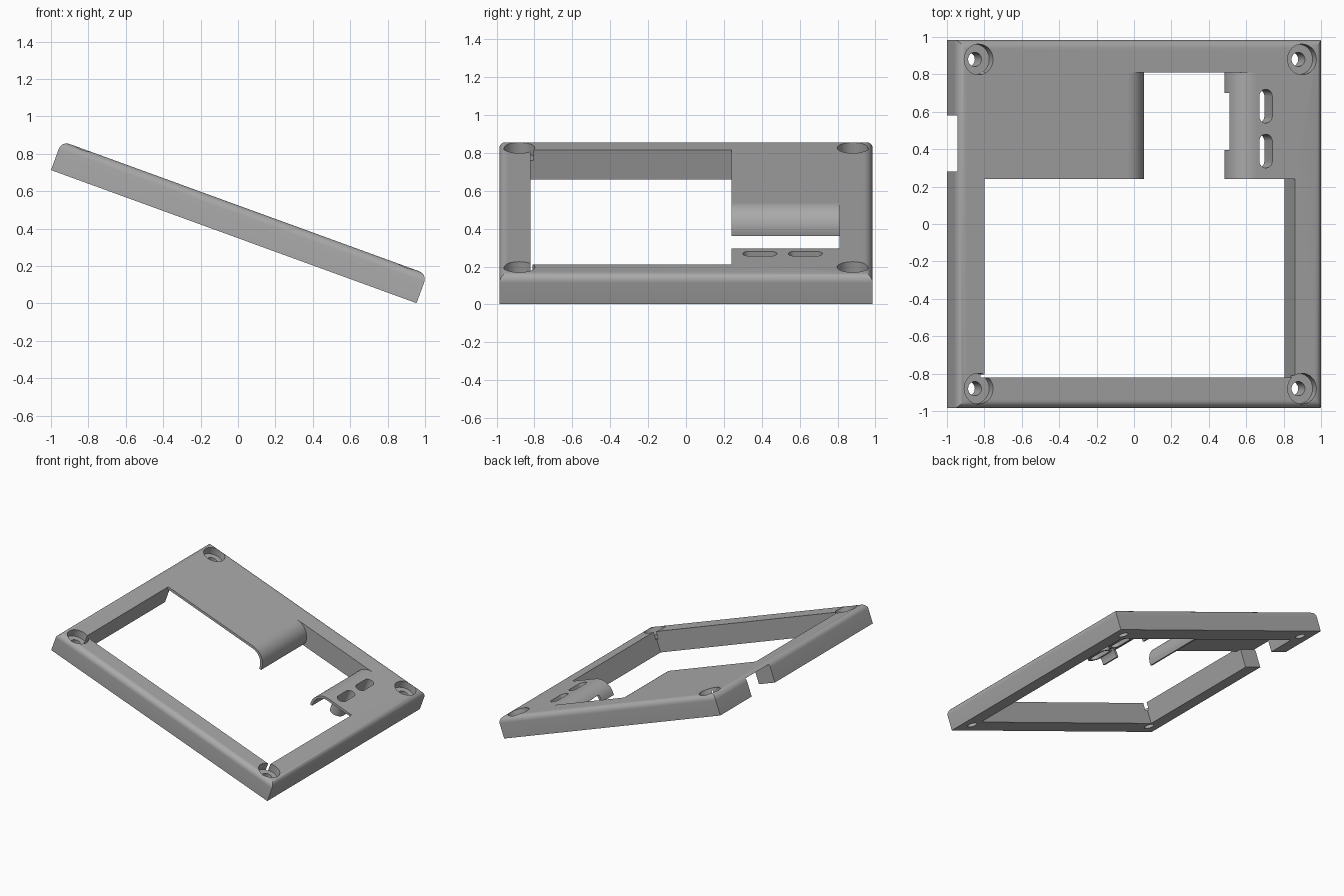
import bpy, bmesh, math
from mathutils import Matrix, Vector

cube = bpy.data.objects.get("Cube")
if cube:
    bpy.data.objects.remove(cube, do_unlink=True)

# Shared dimensions, in the lid's own flat frame
TOP, SKIN = 0.165, 0.02
UNDER = TOP - SKIN
HALF_X, HALF_Y = 1.04, 0.985
IN_L, IN_R, IN_F, IN_B = -0.887, 0.879, -0.82, 0.81
PLATE_F = 0.24
LIP_R, LIP_Z = 0.125, 0.04
GAP_L, GAP_R = -0.067, 0.655
TILT = Matrix.Translation((-0.0225, 0, 0.3575)) @ Matrix.Rotation(math.radians(20), 4, 'Y')

grey = bpy.data.materials.new("matte grey")
grey.use_nodes = True
grey.diffuse_color = (0.4, 0.4, 0.4, 1)
grey.node_tree.nodes["Principled BSDF"].inputs["Base Color"].default_value = (0.4, 0.4, 0.4, 1)


def finish(name, bm):
    bmesh.ops.recalc_face_normals(bm, faces=bm.faces)
    mesh = bpy.data.meshes.new(name)
    bm.to_mesh(mesh)
    bm.free()
    mesh.materials.append(grey)
    ob = bpy.data.objects.new(name, mesh)
    bpy.context.collection.objects.link(ob)
    return ob


def extrude(name, points, depth):
    """Extrude a closed loop of points along a vector."""
    bm = bmesh.new()
    face = bm.faces.new([bm.verts.new(p) for p in points])
    new = bmesh.ops.extrude_face_region(bm, geom=[face])["geom"]
    bmesh.ops.translate(bm, vec=depth, verts=[v for v in new if isinstance(v, bmesh.types.BMVert)])
    return finish(name, bm)


def box(name, x0, x1, y0, y1, z0, z1):
    return extrude(name, [(x0, y0, z0), (x1, y0, z0), (x1, y1, z0), (x0, y1, z0)],
                   Vector((0, 0, z1 - z0)))


def stadium(name, x, y, r, half, z0, z1, n=16):
    """Upright prism with rounded ends; a cylinder when half is zero."""
    pts = []
    for end in (1, -1):
        for i in range(n + (half > 0)):
            a = math.pi * i / n + (0 if end > 0 else math.pi)
            pts.append((x + r * math.cos(a), y + end * half + r * math.sin(a), z0))
    return extrude(name, pts, Vector((0, 0, z1 - z0)))


def cut(ob, cutters):
    for c in cutters:
        c.hide_render = True
        m = ob.modifiers.new("cut", 'BOOLEAN')
        m.operation, m.object, m.solver = 'DIFFERENCE', c, 'EXACT'
    bpy.context.view_layer.update()
    result = bpy.data.meshes.new_from_object(ob.evaluated_get(bpy.context.evaluated_depsgraph_get()))
    ob.modifiers.clear()
    ob.data = result
    for c in cutters:
        bpy.data.objects.remove(c, do_unlink=True)


# Lid block with rounded upper rim and mitred corners
lid = box("lid_frame", -HALF_X, HALF_X, -HALF_Y, HALF_Y, 0, TOP)
bm = bmesh.new()
bm.from_mesh(lid.data)
rim = [e for e in bm.edges if all(v.co.z > TOP - 0.01 for v in e.verts)]
bmesh.ops.bevel(bm, geom=rim, offset=0.045, segments=8, profile=0.5, affect='EDGES')
bm.to_mesh(lid.data)
bm.free()

# Main window, hollow under the thin plate, opening between the lips, side notch
cutters = [
    box("window_cut", IN_L, IN_R, IN_F, PLATE_F, -0.1, 0.3),
    box("hollow_cut", IN_L, IN_R, PLATE_F - 0.05, IN_B, -0.1, UNDER),
    box("opening_cut", GAP_L, GAP_R, PLATE_F - 0.05, IN_B, -0.1, 0.3),
    box("notch_cut", -HALF_X - 0.1, IN_L + 0.02, 0.28, 0.58, -0.1, UNDER),
]
# Countersunk screw holes in the corners
for sx in (-1, 1):
    for sy in (-1, 1):
        cutters.append(stadium("screw_head_cut", sx * 0.92, sy * 0.88, 0.082, 0, 0.105, 0.3))
        cutters.append(stadium("screw_hole_cut", sx * 0.92, sy * 0.88, 0.038, 0, -0.1, 0.2))
# Two finger slots
SLOT_X, SLOT_R, SLOT_H = 0.714, 0.037, 0.053
SLOT_Y = (0.39, 0.63)
for y in SLOT_Y:
    cutters.append(stadium("slot_cut", SLOT_X, y, SLOT_R, SLOT_H, -0.1, 0.3))
cut(lid, cutters)
parts = [lid]

# Sleeves under the slots
for y in SLOT_Y:
    sleeve = stadium("slot_sleeve", SLOT_X, y, SLOT_R + 0.02, SLOT_H, 0.04, UNDER)
    cut(sleeve, [stadium("sleeve_cut", SLOT_X, y, SLOT_R, SLOT_H, -0.1, 0.3)])
    parts.append(sleeve)


# Lips that curl down on both sides of the opening
def lip(name, x, side):
    arc = [math.pi / 2 * i / 14 for i in range(15)]
    outer = [(x + side * LIP_R * math.sin(a), LIP_Z + LIP_R * math.cos(a)) for a in arc]
    r = LIP_R - SKIN
    inner = [(x + side * r * math.sin(a), LIP_Z + r * math.cos(a)) for a in reversed(arc)]
    foot = [(x + side * LIP_R, 0.025), (x + side * r, 0.025)]
    return extrude(name, [(u, PLATE_F, w) for u, w in outer + foot + inner],
                   Vector((0, IN_B - PLATE_F, 0)))


parts.append(lip("left_lip", GAP_L, 1))
right_lip = lip("right_lip", GAP_R, -1)
cut(right_lip, [box("lip_cut", 0.4, 0.7, 0.395, 0.70, -0.1, 0.083)])
parts.append(right_lip)

# Shade and tilt everything onto its stand angle
for ob in parts:
    ob.data.transform(TILT)
    bpy.ops.object.select_all(action='DESELECT')
    ob.select_set(True)
    bpy.context.view_layer.objects.active = ob
    bpy.ops.object.shade_smooth_by_angle(angle=math.radians(30))
